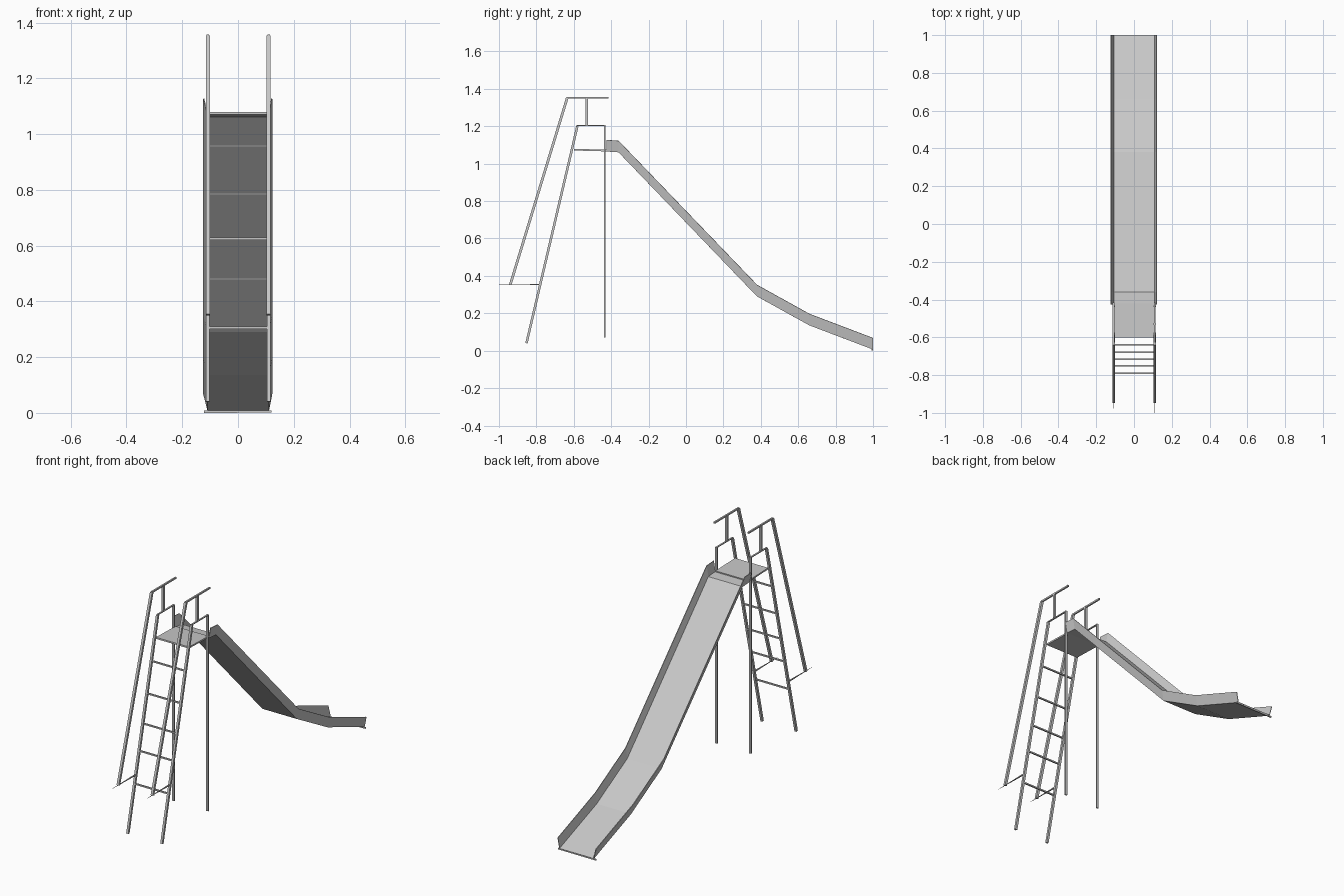
import bpy
import bmesh
from mathutils import Vector

cube = bpy.data.objects.get("Cube")
if cube:
    bpy.data.objects.remove(cube, do_unlink=True)

# Single painted-metal colour
metal = bpy.data.materials.new("light grey metal")
metal.use_nodes = True
grey = (0.58, 0.58, 0.58, 1)
metal.diffuse_color = grey
metal.node_tree.nodes["Principled BSDF"].inputs["Base Color"].default_value = grey


def make_object(name, bm):
    bmesh.ops.recalc_face_normals(bm, faces=bm.faces)
    mesh = bpy.data.meshes.new(name)
    bm.to_mesh(mesh)
    bm.free()
    mesh.materials.append(metal)
    obj = bpy.data.objects.new(name, mesh)
    bpy.context.collection.objects.link(obj)
    return obj


def bar(name, start, end, width, depth, taper=1.0):
    """Four-sided bar between two points; width is measured along x."""
    start, end = Vector(start), Vector(end)
    axis = (end - start).normalized()
    across = Vector((0, 1, 0)) if abs(axis.x) > 0.9 else Vector((1, 0, 0))
    u = across * width / 2
    v = axis.cross(across).normalized() * depth / 2
    bm = bmesh.new()
    rings = []
    for point, k in ((start, 1.0), (end, taper)):
        rings.append([bm.verts.new(point + (u * a + v * b) * k)
                      for a, b in ((-1, -1), (1, -1), (1, 1), (-1, 1))])
    bm.faces.new(rings[0])
    bm.faces.new(rings[1])
    for i in range(4):
        j = (i + 1) % 4
        bm.faces.new((rings[0][i], rings[0][j], rings[1][j], rings[1][i]))
    return make_object(name, bm)


# Chute: open channel with flared walls swept down the side profile
profile = [(-0.425, 1.067), (-0.36, 1.062), (0.38, 0.292), (0.66, 0.137), (1.0, 0.008)]
wall = 0.06
bm = bmesh.new()
previous = None
for y, z in profile:
    ring = [bm.verts.new(p) for p in ((-0.123, y, z + wall), (-0.108, y, z),
                                      (0.11, y, z), (0.121, y, z + wall))]
    if previous:
        for i in range(3):
            bm.faces.new((previous[i], previous[i + 1], ring[i + 1], ring[i]))
    previous = ring
chute = make_object("chute", bm)
sheet = chute.modifiers.new("sheet thickness", "SOLIDIFY")
sheet.thickness = 0.004
sheet.offset = 0

# Platform at the top of the ladder
bar("platform", (0, -0.6, 1.075), (0, -0.42, 1.07), 0.212, 0.009)

# Ladder legs, posts and handrails on both sides
foot, top = Vector((0, -0.853, 0.04)), Vector((0, -0.581, 1.2))
for side, x in (("left", 0.11), ("right", -0.108)):
    def side_bar(part, a, b, width, depth, taper=1.0):
        bar(side + "_" + part, (x, *a), (x, *b), width, depth, taper)

    side_bar("ladder_leg", foot.yz, top.yz, 0.013, 0.013)
    side_bar("support_post", (-0.435, 0.07), (-0.435, 1.205), 0.013, 0.008)
    side_bar("guard_bar", (-0.585, 1.203), (-0.431, 1.203), 0.009, 0.005)
    side_bar("handrail", (-0.94, 0.352), (-0.635, 1.352), 0.014, 0.014)
    side_bar("upper_rail", (-0.638, 1.353), (-0.415, 1.353), 0.009, 0.009)
    side_bar("upper_rail_post", (-0.53, 1.205), (-0.53, 1.353), 0.013, 0.012)
    side_bar("lower_rail_bracket", (-0.785, 0.353), (-1.0, 0.353), 0.008, 0.006, 0.1)

# Ladder rungs follow the slope of the legs
for number, z in enumerate((0.305, 0.48, 0.625, 0.785, 0.957), 1):
    y = foot.y + (top.y - foot.y) * (z - foot.z) / (top.z - foot.z)
    bar(f"rung_{number}", (-0.106, y, z), (0.108, y, z), 0.008, 0.008)

# Small floor pad under the chute lip brings the lowest edge to the ground
bar("chute_lip", (-0.122, 0.996, 0.004), (0.12, 0.996, 0.005), 0.006, 0.008)
